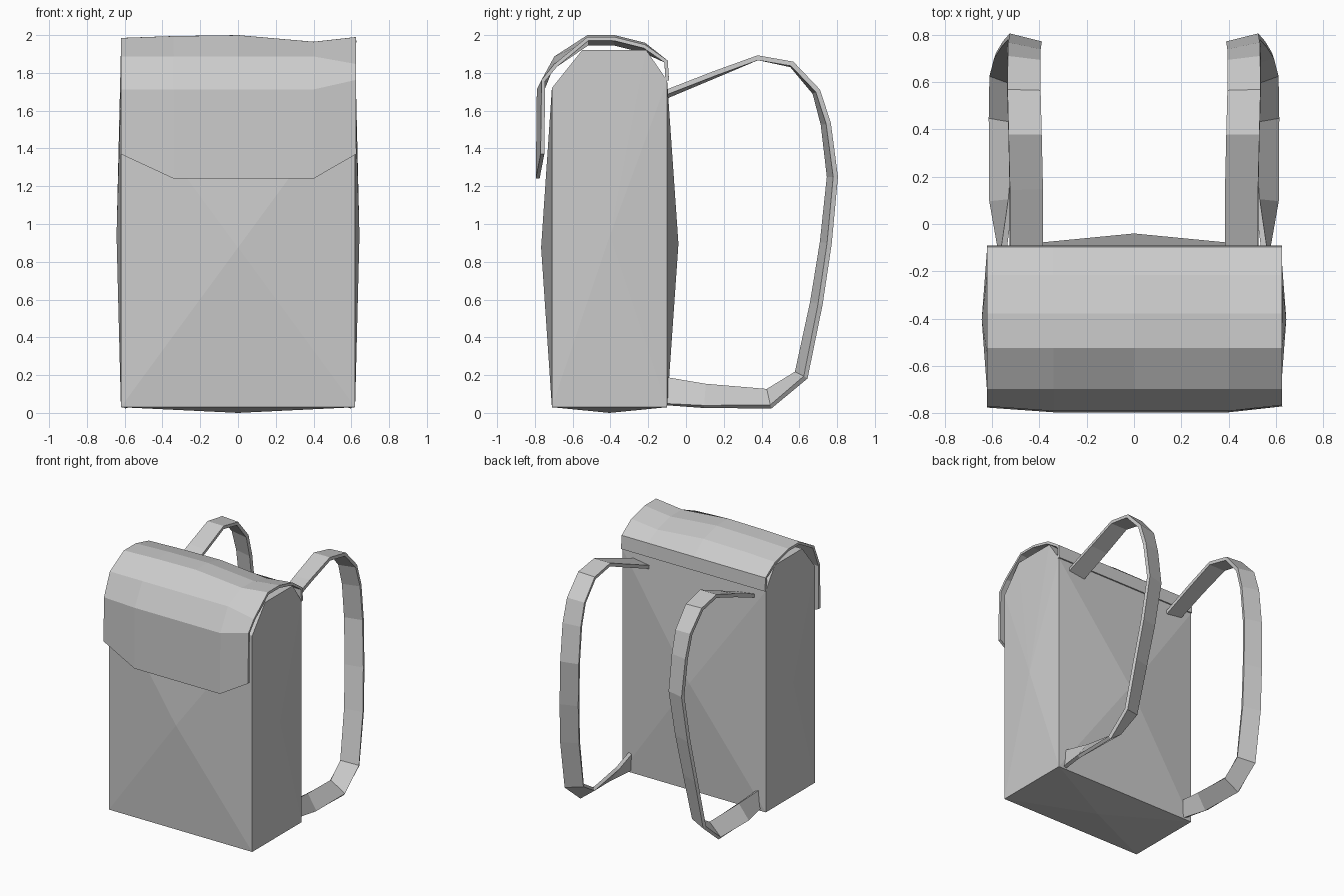
import bpy, bmesh, math
from mathutils import Vector

if "Cube" in bpy.data.objects:
    bpy.data.objects.remove(bpy.data.objects["Cube"])


def finish(name, bm):
    bmesh.ops.recalc_face_normals(bm, faces=bm.faces[:])
    me = bpy.data.meshes.new(name)
    bm.to_mesh(me)
    bm.free()
    ob = bpy.data.objects.new(name, me)
    bpy.context.collection.objects.link(ob)
    return ob


def sheet(name, rows, thickness):
    """Quad sheet through rows of points, given a thickness."""
    bm = bmesh.new()
    grid = [[bm.verts.new(p) for p in row] for row in rows]
    for a, b in zip(grid, grid[1:]):
        for i in range(len(a) - 1):
            bm.faces.new((a[i], a[i + 1], b[i + 1], b[i]))
    ob = finish(name, bm)
    mod = ob.modifiers.new("thickness", 'SOLIDIFY')
    mod.thickness = thickness
    mod.offset = 0
    return ob


# Bag body: extruded side profile, large panels bulge at their centres
profile = [(-0.71, 0.03), (-0.71, 1.72), (-0.55, 1.92),
           (-0.21, 1.92), (-0.10, 1.76), (-0.10, 0.03)]
bm = bmesh.new()
left = bm.faces.new([bm.verts.new((-0.62, y, z)) for y, z in profile])
ext = bmesh.ops.extrude_face_region(bm, geom=[left], use_keep_orig=True)
moved = [g for g in ext["geom"] if isinstance(g, bmesh.types.BMVert)]
bmesh.ops.translate(bm, verts=moved, vec=(1.24, 0, 0))
bmesh.ops.recalc_face_normals(bm, faces=bm.faces[:])
bm.normal_update()
bulges = [((0, -1, 0), 0.057), ((0, 1, 0), 0.06), ((1, 0, 0), 0.023),
          ((-1, 0, 0), 0.023), ((0, 0, -1), 0.03)]
for direction, amount in bulges:
    panel = [f for f in bm.faces if f.normal.dot(Vector(direction)) > 0.99]
    bmesh.ops.poke(bm, faces=panel, offset=amount)
    bm.normal_update()
finish("bag_body", bm)

# Lid flap: rows run from the back edge over the top to the front hem
columns = [-0.62, -0.34, 0.0, 0.40, 0.625]
top_dip = [-0.01, 0.0, 0.005, -0.03, -0.005]
hem = [1.37, 1.24, 1.24, 1.24, 1.37]
front_pull = [0.02, 0.0, 0.0, 0.0, 0.025]
lid = [(-0.10, 1.76), (-0.105, 1.86), (-0.22, 1.945), (-0.38, 1.985),
       (-0.52, 1.985), (-0.69, 1.88), (-0.78, 1.71), (-0.785, 1.24)]
rows = []
for r, (y, z) in enumerate(lid):
    row = []
    for c, x in enumerate(columns):
        if r == len(lid) - 1:
            row.append((x, y + front_pull[c], hem[c]))
        elif r >= 5:
            right_fold = (-0.04, 0.05)[r - 5] if c == 4 else 0
            row.append((x, y + front_pull[c] * (r - 5), z + right_fold))
        else:
            row.append((x, y, z + (top_dip[c] if r > 1 else 0)))
    rows.append(row)
sheet("lid_flap", rows, 0.02)

# Shoulder straps: twisting ribbon, stations of (x, y, z, twist degrees)
stations = [(0.455, -0.11, 1.685, 8), (0.455, 0.15, 1.79, 5), (0.46, 0.38, 1.88, 0),
            (0.465, 0.56, 1.845, 3), (0.465, 0.69, 1.70, 8), (0.465, 0.74, 1.53, 12),
            (0.46, 0.775, 1.25, 14), (0.49, 0.74, 0.90, 16), (0.52, 0.69, 0.58, 18),
            (0.54, 0.61, 0.20, 22), (0.55, 0.44, 0.075, 38), (0.56, 0.10, 0.09, 55),
            (0.555, -0.11, 0.115, 85)]
points = [Vector(s[:3]) for s in stations]
rows = []
for i, p in enumerate(points):
    t = points[min(i + 1, len(points) - 1)] - points[max(i - 1, 0)]
    outward = Vector((0, -t.z, t.y)).normalized()
    a = math.radians(stations[i][3])
    half = (Vector((1, 0, 0)) * math.cos(a) + outward * math.sin(a)) * 0.07
    rows.append([p - half, p + half])
strap = sheet("shoulder_straps", rows, 0.026)
strap.modifiers.new("mirror", 'MIRROR').use_axis[0] = True
